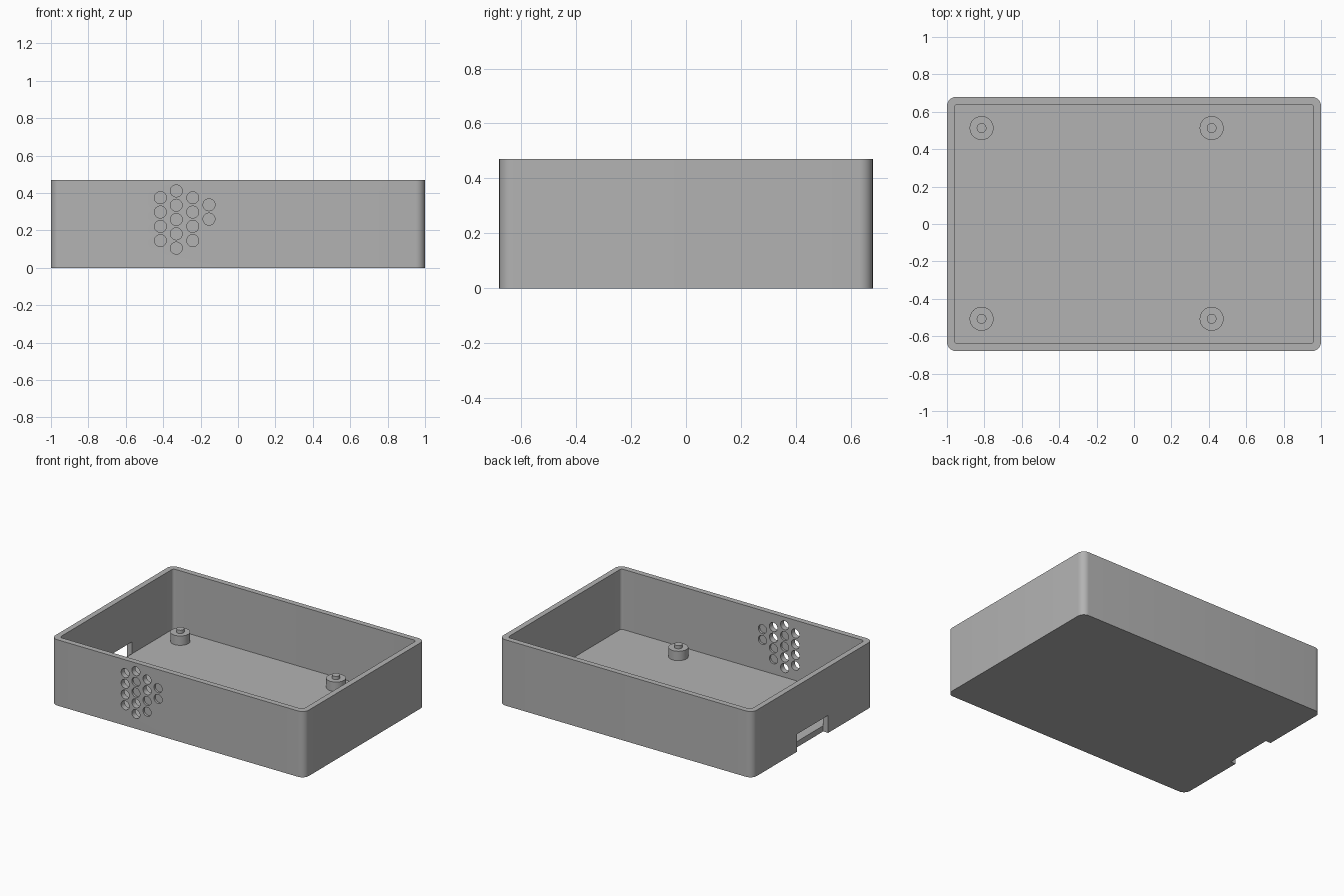
import bpy, bmesh, math
from mathutils import Matrix, Vector

cube = bpy.data.objects.get("Cube")
if cube:
    bpy.data.objects.remove(cube, do_unlink=True)

WALL, FLOOR, HEIGHT = 0.04, 0.04, 0.47
HALF_X, HALF_Y = 1.0, 0.68

grey = bpy.data.materials.new("plain grey")
grey.use_nodes = True
colour = (0.45, 0.45, 0.45, 1)
grey.diffuse_color = colour
grey.node_tree.nodes["Principled BSDF"].inputs["Base Color"].default_value = colour


def make_object(name, bm):
    bmesh.ops.recalc_face_normals(bm, faces=bm.faces)
    mesh = bpy.data.meshes.new(name)
    bm.to_mesh(mesh)
    bm.free()
    mesh.materials.append(grey)
    obj = bpy.data.objects.new(name, mesh)
    bpy.context.collection.objects.link(obj)
    return obj


def select(obj):
    bpy.ops.object.select_all(action='DESELECT')
    obj.select_set(True)
    bpy.context.view_layer.objects.active = obj


def rounded_block(name, hx, hy, radius, z0, z1, steps=8):
    bm = bmesh.new()
    ring = []
    for i, (sx, sy) in enumerate([(1, 1), (-1, 1), (-1, -1), (1, -1)]):
        for s in range(steps + 1):
            a = (i + s / steps) * math.pi / 2
            ring.append(bm.verts.new((sx * (hx - radius) + radius * math.cos(a),
                                      sy * (hy - radius) + radius * math.sin(a), z0)))
    base = bm.faces.new(ring)
    top = bmesh.ops.extrude_face_region(bm, geom=[base])["geom"]
    bmesh.ops.translate(bm, vec=(0, 0, z1 - z0),
                        verts=[v for v in top if isinstance(v, bmesh.types.BMVert)])
    return make_object(name, bm)


def box(name, low, high):
    bm = bmesh.new()
    low, high = Vector(low), Vector(high)
    size = Matrix.Diagonal((high - low).to_4d())
    bmesh.ops.create_cube(bm, size=1, matrix=Matrix.Translation((low + high) / 2) @ size)
    return make_object(name, bm)


def add_cylinder(bm, radius, length, matrix, sides=32):
    bmesh.ops.create_cone(bm, cap_ends=True, segments=sides, radius1=radius,
                          radius2=radius, depth=length, matrix=matrix)


def cut(obj, cutter):
    cutter.hide_render = True
    mod = obj.modifiers.new("cut", 'BOOLEAN')
    mod.operation, mod.solver, mod.object = 'DIFFERENCE', 'EXACT', cutter
    select(obj)
    bpy.ops.object.modifier_apply(modifier=mod.name)
    bpy.data.objects.remove(cutter, do_unlink=True)


def smooth(obj):
    select(obj)
    bpy.ops.object.shade_smooth_by_angle(angle=math.radians(30))


# Open tray with rounded corners
tray = rounded_block("tray", HALF_X, HALF_Y, 0.05, 0, HEIGHT)
cut(tray, rounded_block("cavity_cutter", HALF_X - WALL, HALF_Y - WALL, 0.02, FLOOR, 1))

# Cable notch through the right wall, down to the underside
cut(tray, box("notch_cutter", (-1.1, -0.175, -0.1), (-0.961, 0.175, 0.125)))
cut(tray, box("notch_inner_cutter", (-1.1, -0.175, FLOOR + 0.001), (-0.93, 0.175, 0.125)))

# Vent holes in the front wall: open ones pass through, blind ones keep a thin web
vents = [(-0.415, 0.145, "oooo"), (-0.33, 0.105, "oobbo"),
         (-0.242, 0.145, "bboo"), (-0.155, 0.26, "bb")]
bm = bmesh.new()
turn = Matrix.Rotation(math.pi / 2, 4, 'X')
wall_y = -HALF_Y + WALL / 2
for x, z0, kinds in vents:
    for row, kind in enumerate(kinds):
        z = z0 + row * 0.0765
        if kind == "o":
            add_cylinder(bm, 0.032, 0.1, Matrix.Translation((x, wall_y, z)) @ turn)
        else:
            for side in (-1, 1):
                place = Matrix.Translation((x, wall_y + side * 0.03, z))
                add_cylinder(bm, 0.032, 0.05, place @ turn)
cut(tray, make_object("vent_cutter", bm))
smooth(tray)

# Four standoffs, each with a locating pin
for end, x in (("right", -0.815), ("left", 0.415)):
    for depth, y in (("front", -0.507), ("back", 0.513)):
        for part, radius, z0, z1 in (("standoff", 0.064, FLOOR - 0.01, 0.107),
                                     ("pin", 0.026, 0.1, 0.13)):
            bm = bmesh.new()
            add_cylinder(bm, radius, z1 - z0, Matrix.Translation((x, y, (z0 + z1) / 2)))
            smooth(make_object(f"{depth}_{end}_{part}", bm))
